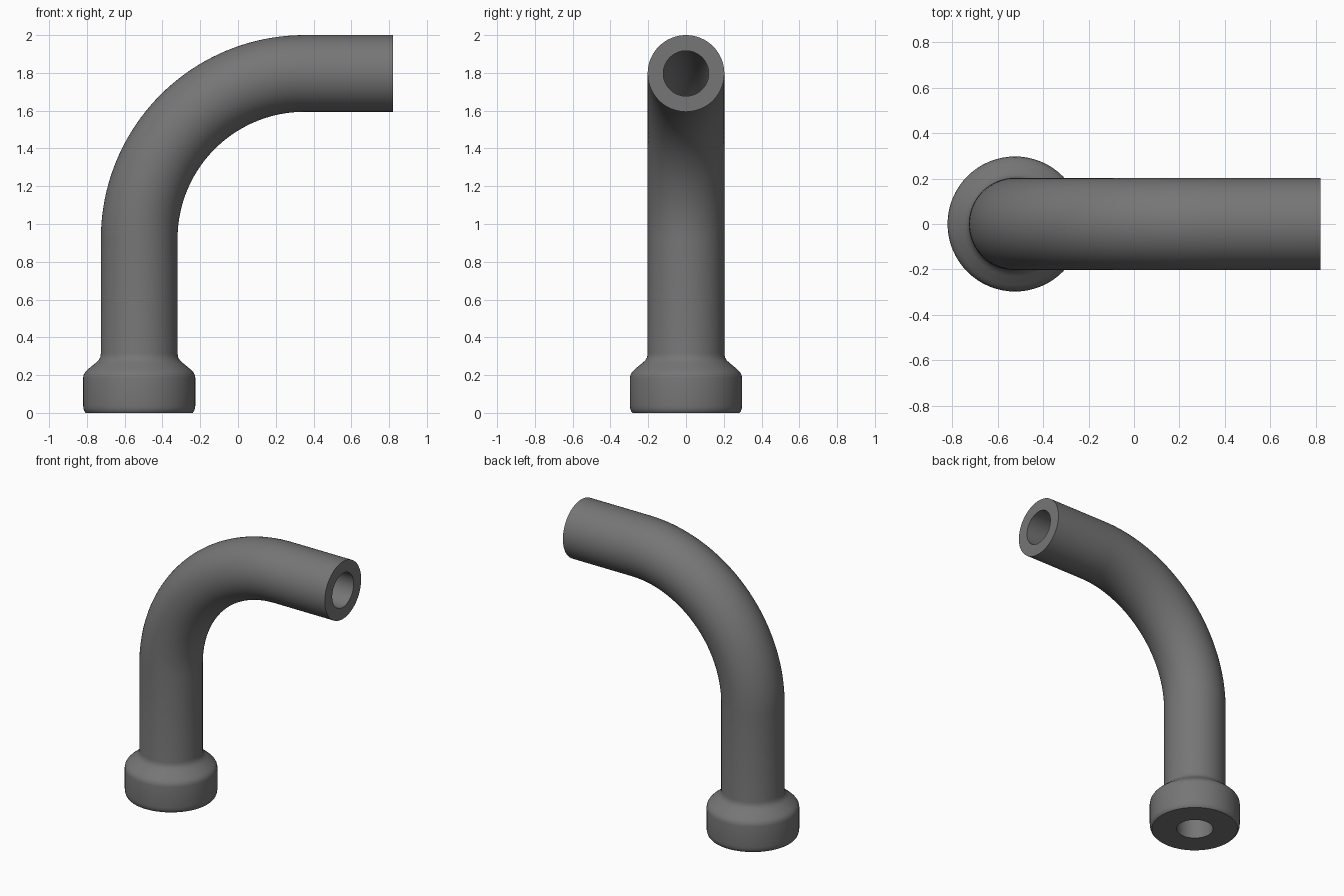
import bpy, bmesh, math
from mathutils import Vector

if "Cube" in bpy.data.objects:
    bpy.data.objects.remove(bpy.data.objects["Cube"])

SIDES = 64
X0, Z_BEND, R_BEND, X_END = -0.523, 0.922, 0.875, 0.82
R_PIPE, R_BORE = 0.203, 0.12

metal = bpy.data.materials.new("dark grey metal")
metal.diffuse_color = (0.18, 0.18, 0.18, 1)
metal.use_nodes = True
metal.node_tree.nodes["Principled BSDF"].inputs["Base Color"].default_value = metal.diffuse_color


def centreline(steps=40):
    """Points and tilt angles of the quarter bend plus the straight outlet."""
    pts = []
    for i in range(steps + 1):
        a = math.pi / 2 * i / steps
        pts.append((X0 + R_BEND * (1 - math.cos(a)), Z_BEND + R_BEND * math.sin(a), a))
    pts.append((X_END, Z_BEND + R_BEND, math.pi / 2))
    return pts


def ring(bm, x, z, tilt, r):
    across = Vector((math.cos(tilt), 0, -math.sin(tilt)))
    side = Vector((0, 1, 0))
    c = Vector((x, 0, z))
    return [bm.verts.new(c + r * (math.cos(t) * across + math.sin(t) * side))
            for t in (2 * math.pi * k / SIDES for k in range(SIDES))]


# collar profile (radius, height) with rounded lower lip and sloped shoulder
collar = [(0.283, 0), (0.290, 0.008), (0.295, 0.022), (0.297, 0.04), (0.297, 0.185),
          (0.294, 0.202), (0.285, 0.217), (0.270, 0.232), (0.230, 0.265),
          (0.215, 0.279), (0.206, 0.295), (R_PIPE, 0.315)]

path = centreline()
stations = [(X0, z, 0, r) for r, z in collar]                 # collar
stations += [(x, z, a, R_PIPE) for x, z, a in path]           # outer wall
stations += [(x, z, a, R_BORE) for x, z, a in reversed(path)]  # bore
stations.append((X0, 0, 0, R_BORE))

# skin consecutive rings, closing the wall at both open ends
bm = bmesh.new()
rings = [ring(bm, *s) for s in stations]
for a, b in zip(rings, rings[1:] + rings[:1]):
    for k in range(SIDES):
        n = (k + 1) % SIDES
        bm.faces.new((a[k], a[n], b[n], b[k]))
bmesh.ops.recalc_face_normals(bm, faces=bm.faces)

mesh = bpy.data.meshes.new("bent_pipe")
bm.to_mesh(mesh)
bm.free()
mesh.materials.append(metal)
pipe = bpy.data.objects.new("bent_pipe", mesh)
bpy.context.collection.objects.link(pipe)
bpy.context.view_layer.objects.active = pipe
pipe.select_set(True)
bpy.ops.object.shade_smooth_by_angle(angle=math.radians(40))
